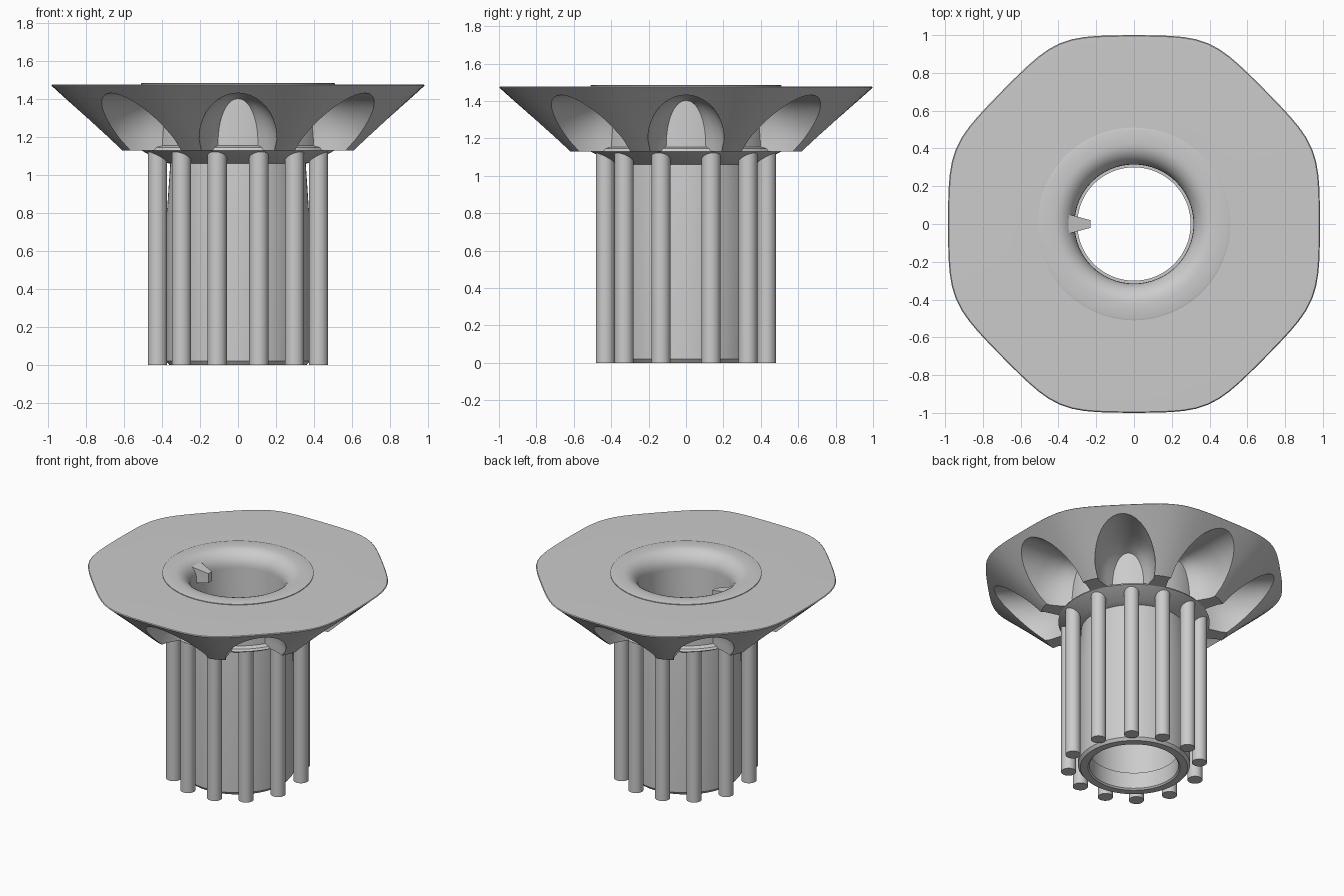
import bpy, bmesh, math
from math import sin, cos, pi, radians

if "Cube" in bpy.data.objects:
    bpy.data.objects.remove(bpy.data.objects["Cube"])


def finish(name, bm, angle=35):
    bmesh.ops.recalc_face_normals(bm, faces=bm.faces)
    me = bpy.data.meshes.new(name)
    bm.to_mesh(me)
    bm.free()
    ob = bpy.data.objects.new(name, me)
    bpy.context.collection.objects.link(ob)
    smooth(ob, angle)
    return ob


def smooth(ob, angle):
    bpy.ops.object.select_all(action='DESELECT')
    ob.select_set(True)
    bpy.context.view_layer.objects.active = ob
    bpy.ops.object.shade_smooth_by_angle(angle=radians(angle))


def loft(bm, rings, loop=False):
    """Bridge rings of points; loop joins last to first, otherwise ends are capped."""
    vs = [[bm.verts.new(p) for p in r] for r in rings]
    n = len(vs[0])
    for i in range(len(vs) if loop else len(vs) - 1):
        a, b = vs[i], vs[(i + 1) % len(vs)]
        for j in range(n):
            k = (j + 1) % n
            bm.faces.new((a[j], a[k], b[k], b[j]))
    if not loop:
        bm.faces.new(vs[0])
        bm.faces.new(vs[-1])


def circle(r, z, n=96):
    return [(r * cos(2 * pi * i / n), r * sin(2 * pi * i / n), z) for i in range(n)]


def octagon(s, z, n=96):
    pts = []
    for i in range(n):
        t = 2 * pi * i / n
        r = s * sum(abs(cos(t - k * pi / 4)) ** 16 for k in range(8)
                    if cos(t - k * pi / 4) > 0) ** (-1 / 16)
        pts.append((0.985 * r * cos(t), r * sin(t), z))
    return pts


# Central tube with collar, raised top ring and rounded mouth
profile = [(.362, 0), (.378, .02), (.378, .75), (.357, 1.06), (.40, 1.07),
           (.51, 1.13), (.50, 1.145), (.47, 1.155), (.46, 1.44), (.51, 1.46), (.51, 1.483),
           (.50, 1.486)]
profile += [(.315 + .11 * (1 - sin(a)), 1.37 + .115 * cos(a))
            for a in [i * pi / 16 for i in range(9)]]
profile += [(.315, .13), (.30, .13), (.30, .01), (.31, 0)]
bm = bmesh.new()
loft(bm, [circle(r, z) for r, z in profile], loop=True)
finish("central_tube", bm)

# Flared octagonal head
bm = bmesh.new()
loft(bm, [circle(.44, 1.13), octagon(.63, 1.13), octagon(.81, 1.30), octagon(.975, 1.45),
          octagon(1.0, 1.472), octagon(.995, 1.477), octagon(.96, 1.478), circle(.44, 1.478)],
     loop=True)
head = finish("flared_head", bm)

# Eight arched scallops carved under the head
bm = bmesh.new()
for k in range(8):
    t = k * pi / 4
    rings = []
    for r, w, top in ((.45, .10, 1.40), (.51, .145, 1.415), (.58, .185, 1.425),
                      (.68, .205, 1.43), (.85, .21, 1.432), (1.15, .21, 1.432)):
        sec = [(-w, 1.0)] + [(-w * cos(a), 1.18 + (top - 1.18) * sin(a))
                             for a in [i * pi / 20 for i in range(21)]] + [(w, 1.0)]
        rings.append([(r * cos(t) - y * sin(t), r * sin(t) + y * cos(t), z) for y, z in sec])
    loft(bm, rings)
cutter = finish("scallop_cutter", bm)
cutter.hide_render = True
mod = head.modifiers.new("scallops", 'BOOLEAN')
mod.operation = 'DIFFERENCE'
mod.solver = 'EXACT'
mod.object = cutter
bpy.context.view_layer.objects.active = head
bpy.ops.object.modifier_apply(modifier=mod.name)
bpy.data.objects.remove(cutter)
smooth(head, 35)

# Twelve round rods around the tube
bm = bmesh.new()
for a in (14.3, 42, 72.5):
    for sx in (-1, 1):
        for sy in (-1, 1):
            x, y = sx * .445 * sin(radians(a)), sy * .445 * cos(radians(a))
            loft(bm, [[(x + p[0], y + p[1], z) for p in circle(.051, 0, 24)]
                      for z in (0, 1.125)])
finish("outer_rods", bm)

# Small tapered key inside the mouth
bm = bmesh.new()
loft(bm, [[(-.36, -.055, z1), (-.36, .055, z1), (-.23, .02, z2), (-.23, -.02, z2)]
          for z1, z2 in ((1.33, 1.35), (1.455, 1.42))])
finish("mouth_key", bm)
